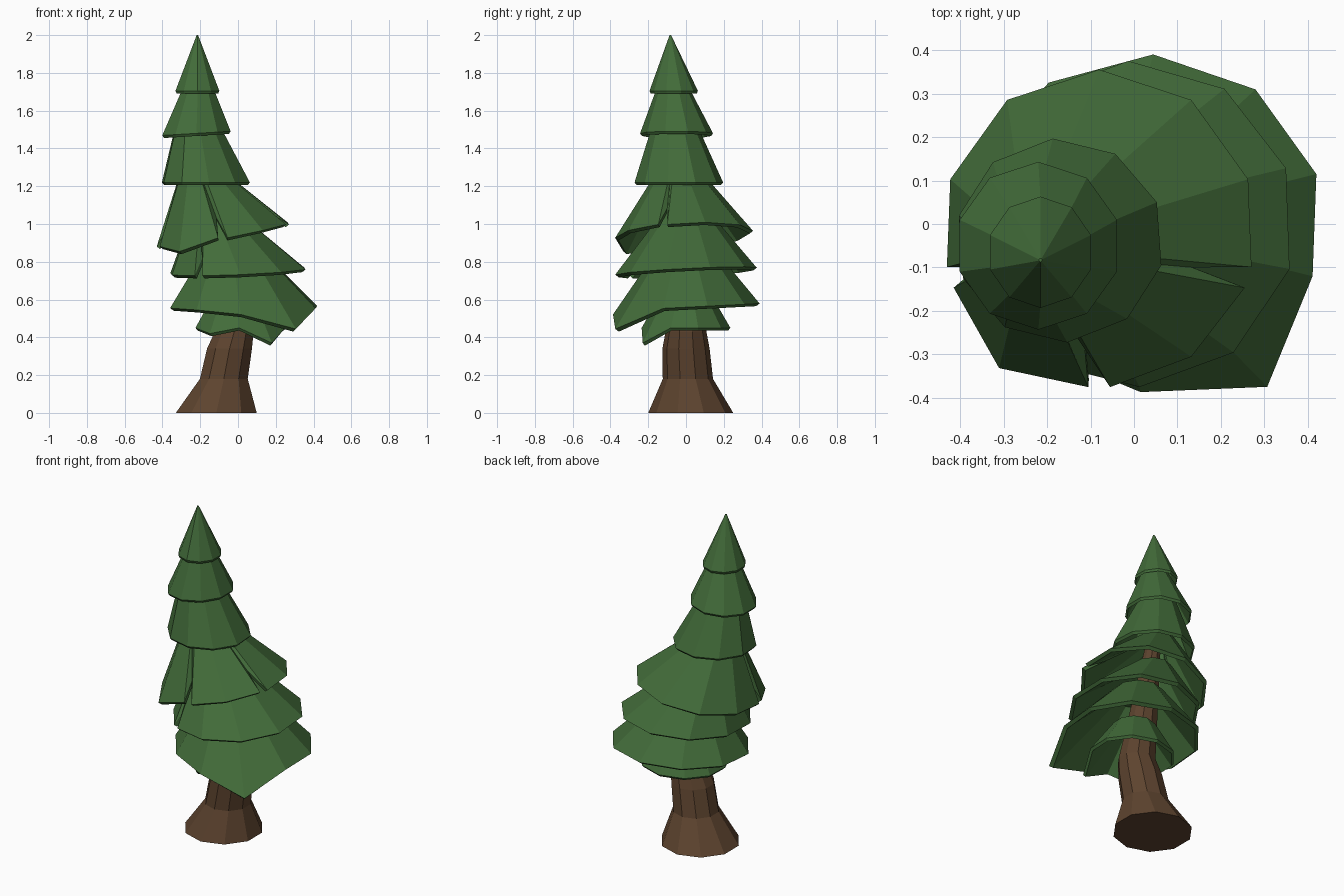
import bpy, bmesh, math
from mathutils import Vector

SIDES = 10
UP = Vector((0, 0, 1))

old = bpy.data.objects.get("Cube")
if old:
    bpy.data.objects.remove(old, do_unlink=True)


def make_material(name, rgb):
    mat = bpy.data.materials.new(name)
    mat.use_nodes = True
    color = (*rgb, 1)
    mat.diffuse_color = color
    bsdf = next(n for n in mat.node_tree.nodes if n.type == 'BSDF_PRINCIPLED')
    bsdf.inputs["Base Color"].default_value = color
    bsdf.inputs["Roughness"].default_value = 0.9
    return mat


green = make_material("pine_green", (0.055, 0.15, 0.042))
brown = make_material("bark_brown", (0.11, 0.057, 0.028))


def ring(center, radius_x, radius_y, phase):
    """Evenly turned points of a level ellipse."""
    points = []
    for i in range(SIDES):
        angle = math.radians(phase) + math.tau * i / SIDES
        offset = Vector((radius_x * math.cos(angle), radius_y * math.sin(angle), 0))
        points.append(Vector(center) + offset)
    return points


def loft(name, rings, mat):
    """Join matching rings into a flat-shaded body with both ends closed."""
    bm = bmesh.new()
    rows = [[bm.verts.new(point) for point in points] for points in rings]
    for row, following in zip(rows, rows[1:]):
        for i in range(len(row)):
            j = (i + 1) % len(row)
            bm.faces.new((row[i], row[j], following[j], following[i]))
    bm.faces.new(rows[0])
    bm.faces.new(rows[-1])
    bmesh.ops.recalc_face_normals(bm, faces=bm.faces)
    mesh = bpy.data.meshes.new(name)
    bm.to_mesh(mesh)
    bm.free()
    mesh.materials.append(mat)
    obj = bpy.data.objects.new(name, mesh)
    bpy.context.collection.objects.link(obj)


def tier(name, top, top_radius, center, radius_x, radius_y, phase=18,
         tilt_x=0, tilt_y=0, droops={}, splits=()):
    """Hollow skirt of branches; corners may droop outward or be split."""
    top, center = Vector(top), Vector(center)
    rim = []
    for index, point in enumerate(ring(center, radius_x, radius_y, phase)):
        out = point - center
        droop = droops.get(index, 0)
        height = tilt_x * out.x + tilt_y * out.y - droop
        corner = center + out * (1 + 2.2 * droop) + UP * height
        if index in splits:
            # A narrow wedge cut up into the slope
            side = UP.cross(out).normalized() * 0.025
            rim += [corner - side, corner.lerp(top, 0.28), corner + side]
        else:
            rim.append(corner)

    upper, inner_rim, inner_top = [], [], []
    for point in rim:
        out = point - center
        out.z = 0
        inner_rim.append(point - out * 0.05 - UP * 0.014)
        spread = out.normalized() * top_radius
        upper.append(top + spread)
        inner_top.append(top + spread * 0.8 - UP * 0.04)
    loft(name, [upper, rim, inner_rim, inner_top], green)


# Leaning trunk with a flared foot: centre and radius of each section
trunk_sections = [
    ((-0.115, 0.025, 0), 0.225),
    ((-0.075, 0.01, 0.18), 0.133),
    ((-0.045, 0, 0.34), 0.125),
    ((-0.02, 0, 0.43), 0.108),
    ((-0.18, -0.04, 1.3), 0.04),
]
loft("trunk", [ring(center, radius, radius, phase=18)
               for center, radius in trunk_sections], brown)

# Regular upper tiers
tier("crown_tip", top=(-0.215, -0.083, 2), top_radius=0.004,
     center=(-0.215, -0.065, 1.705), radius_x=0.122, radius_y=0.128)
tier("crown_upper", top=(-0.21, -0.075, 1.8), top_radius=0.05,
     center=(-0.22, -0.05, 1.48), radius_x=0.19, radius_y=0.193, tilt_x=0.06)
tier("crown_middle", top=(-0.225, -0.065, 1.6), top_radius=0.09,
     center=(-0.17, -0.038, 1.22), radius_x=0.24, radius_y=0.235, phase=22)

# Wide tier with three splits
tier("branches_wide", top=(-0.2, -0.04, 1.3), top_radius=0.1,
     center=(-0.08, -0.01, 0.945), radius_x=0.36, radius_y=0.365,
     tilt_x=0.17, tilt_y=0.05, droops={6: 0.04}, splits=(5, 7, 9))

# Tier split at the front right
tier("branches_lower", top=(-0.13, 0, 1.08), top_radius=0.11,
     center=(0, 0, 0.75), radius_x=0.372, radius_y=0.375, phase=20,
     tilt_x=0.04, tilt_y=0.05, splits=(6,))

# Two lowest titers, each with a long drooping corner
tier("branches_drooping", top=(-0.03, 0, 0.88), top_radius=0.14,
     center=(0.03, 0.01, 0.56), radius_x=0.405, radius_y=0.38, phase=16,
     tilt_y=0.05, droops={7: 0.02, 8: 0.1})
tier("branches_lowest", top=(0, 0, 0.65), top_radius=0.12,
     center=(0.015, 0, 0.45), radius_x=0.25, radius_y=0.235, phase=16,
     droops={6: 0.03, 8: 0.08})
